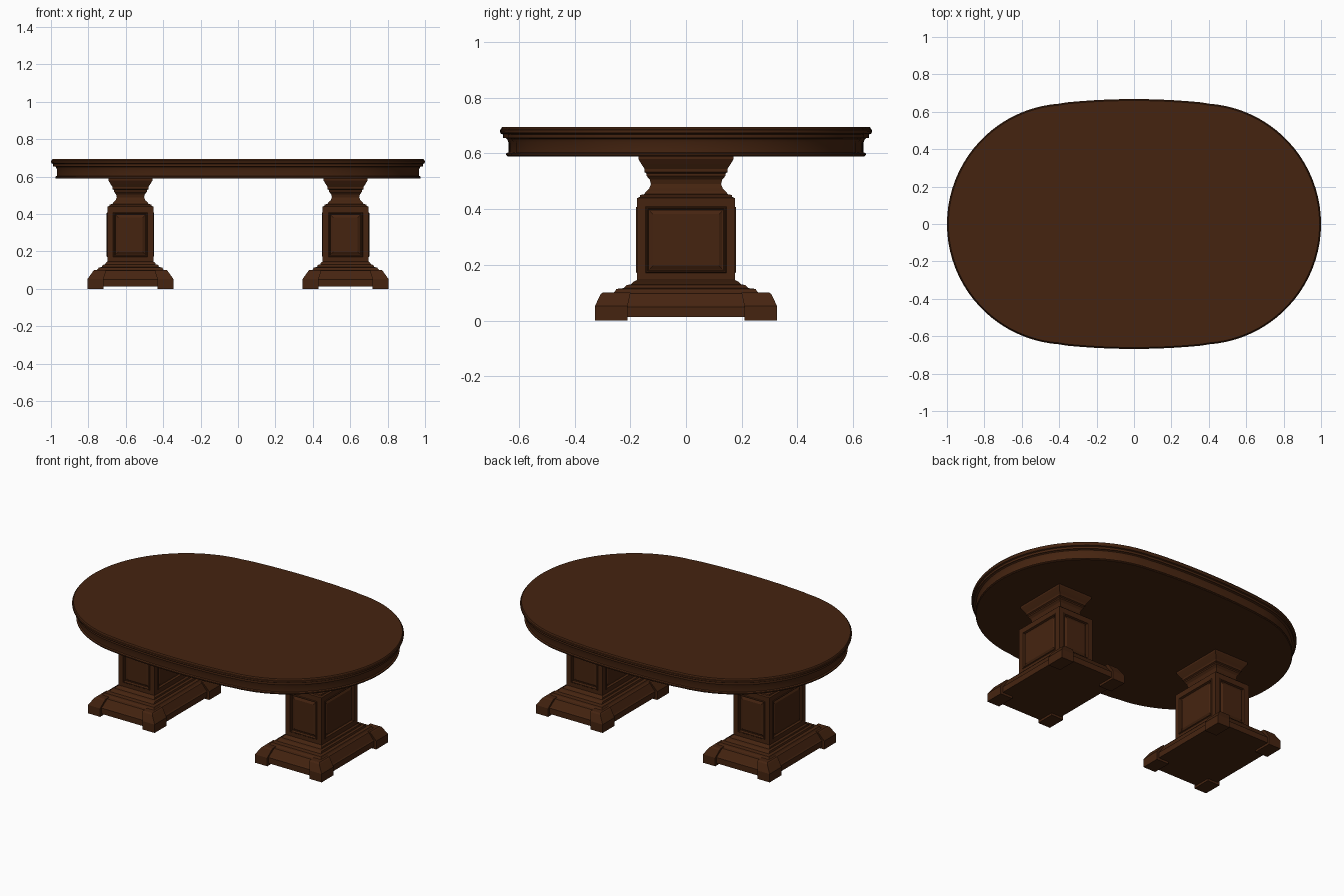
import bpy, bmesh, math

cube = bpy.data.objects.get("Cube")
if cube:
    bpy.data.objects.remove(cube)

wood = bpy.data.materials.new("dark_brown_wood")
wood.use_nodes = True
COLOR = (0.060, 0.0176, 0.0052, 1)
wood.diffuse_color = COLOR
bsdf = wood.node_tree.nodes["Principled BSDF"]
bsdf.inputs["Base Color"].default_value = COLOR
bsdf.inputs["Roughness"].default_value = 0.6


def loft(rings):
    """Skin a stack of closed outlines and cap both ends."""
    bm = bmesh.new()
    loops = [[bm.verts.new(p) for p in ring] for ring in rings]
    n = len(loops[0])
    for low, high in zip(loops, loops[1:]):
        for i in range(n):
            j = (i + 1) % n
            bm.faces.new((low[i], low[j], high[j], high[i]))
    bm.faces.new(loops[0][::-1])
    bm.faces.new(loops[-1])
    bmesh.ops.recalc_face_normals(bm, faces=bm.faces)
    return bm


def finish(bm, name, location=(0, 0, 0), smooth=False):
    mesh = bpy.data.meshes.new(name)
    bm.to_mesh(mesh)
    bm.free()
    mesh.materials.append(wood)
    obj = bpy.data.objects.new(name, mesh)
    obj.location = location
    bpy.context.collection.objects.link(obj)
    if smooth:
        bpy.ops.object.select_all(action="DESELECT")
        obj.select_set(True)
        bpy.context.view_layer.objects.active = obj
        bpy.ops.object.shade_smooth_by_angle(angle=math.radians(30))
    return obj


def rect(hx, hy, z, cx=0, cy=0):
    return [(cx + sx * hx, cy + sy * hy, z)
            for sx, sy in ((-1, -1), (1, -1), (1, 1), (-1, 1))]


def oval(inset, z):
    """Table outline: round ends joined by gently bowed sides."""
    half = []
    for i in range(41):
        a = math.radians(-86 + 172 * i / 40)
        half.append((0.355 + (0.645 - inset) * math.cos(a),
                     (0.645 - inset) * math.sin(a)))
    for i in range(13):
        x = 0.36 - 0.06 * i
        half.append((x, 0.668 - inset - 0.022 * (x / 0.4) ** 2))
    ends = half[:41]
    top_side = half[41:]
    pts = ends + top_side + [(-x, -y) for x, y in ends + top_side]
    return [(x, y, z) for x, y in pts]


# Table top with moulded edge, and the apron under it
finish(loft([oval(o, z) for o, z in (
    (0.012, 0.655), (0.012, 0.668), (0.004, 0.671), (0, 0.677),
    (0, 0.685), (0.004, 0.687), (0.008, 0.695))]), "table_top", smooth=True)
finish(loft([oval(o, z) for o, z in (
    (0.027, 0.59), (0.023, 0.594), (0.023, 0.600), (0.031, 0.604),
    (0.031, 0.640), (0.026, 0.652), (0.018, 0.657))]), "apron", smooth=True)

# Column and capital profile: inset from the shaft, height
SHAFT = ((0, 0.14), (0, 0.44), (0.010, 0.444), (0.012, 0.451), (0.026, 0.454),
         (0.032, 0.463), (0.044, 0.474), (0.050, 0.490), (0.046, 0.506),
         (0.035, 0.519), (0.035, 0.528), (0.027, 0.533), (0.027, 0.545),
         (0.016, 0.562), (0.005, 0.580), (0.005, 0.592))

# Base profile: half width, half depth, height
PLINTH = ((0.215, 0.314, 0.014), (0.215, 0.314, 0.050), (0.209, 0.308, 0.056),
          (0.186, 0.280, 0.098), (0.180, 0.262, 0.100), (0.174, 0.254, 0.106),
          (0.170, 0.250, 0.114), (0.152, 0.224, 0.117), (0.149, 0.212, 0.128),
          (0.135, 0.196, 0.131), (0.133, 0.190, 0.139), (0.122, 0.175, 0.147))

for side, x0 in (("left", 0.575), ("right", -0.575)):
    at = (x0, 0, 0)

    # Column with a raised panel set into each face
    bm = loft([rect(0.123 - o, 0.176 - o, z) for o, z in SHAFT])
    panels = [f for f in bm.faces
              if abs(f.normal.z) < 0.1 and 0.2 < f.calc_center_median().z < 0.4]
    for thickness, depth in ((0.031, 0), (0.003, 0.004), (0.004, 0),
                             (0.004, -0.012), (0.004, 0), (0.012, 0.007)):
        bmesh.ops.inset_individual(bm, faces=panels, thickness=thickness,
                                   depth=depth, use_even_offset=True)
    finish(bm, side + "_column", at)

    # Stepped base
    finish(loft([rect(*ring) for ring in PLINTH]), side + "_base", at)

    # Corner feet, sloping in towards the top
    for end, sy in (("back", 1), ("front", -1)):
        for edge, sx in (("outer", 1 if x0 > 0 else -1),
                         ("inner", -1 if x0 > 0 else 1)):
            rings = []
            for ox, oy, ix, iy, z in ((0.230, 0.327, 0.145, 0.21, 0),
                                      (0.230, 0.327, 0.145, 0.21, 0.052),
                                      (0.199, 0.306, 0.130, 0.20, 0.096),
                                      (0.192, 0.296, 0.130, 0.20, 0.102)):
                rings.append(rect((ox - ix) / 2, (oy - iy) / 2, z,
                                  sx * (ox + ix) / 2, sy * (oy + iy) / 2))
            finish(loft(rings), f"{side}_{end}_{edge}_foot", at)
